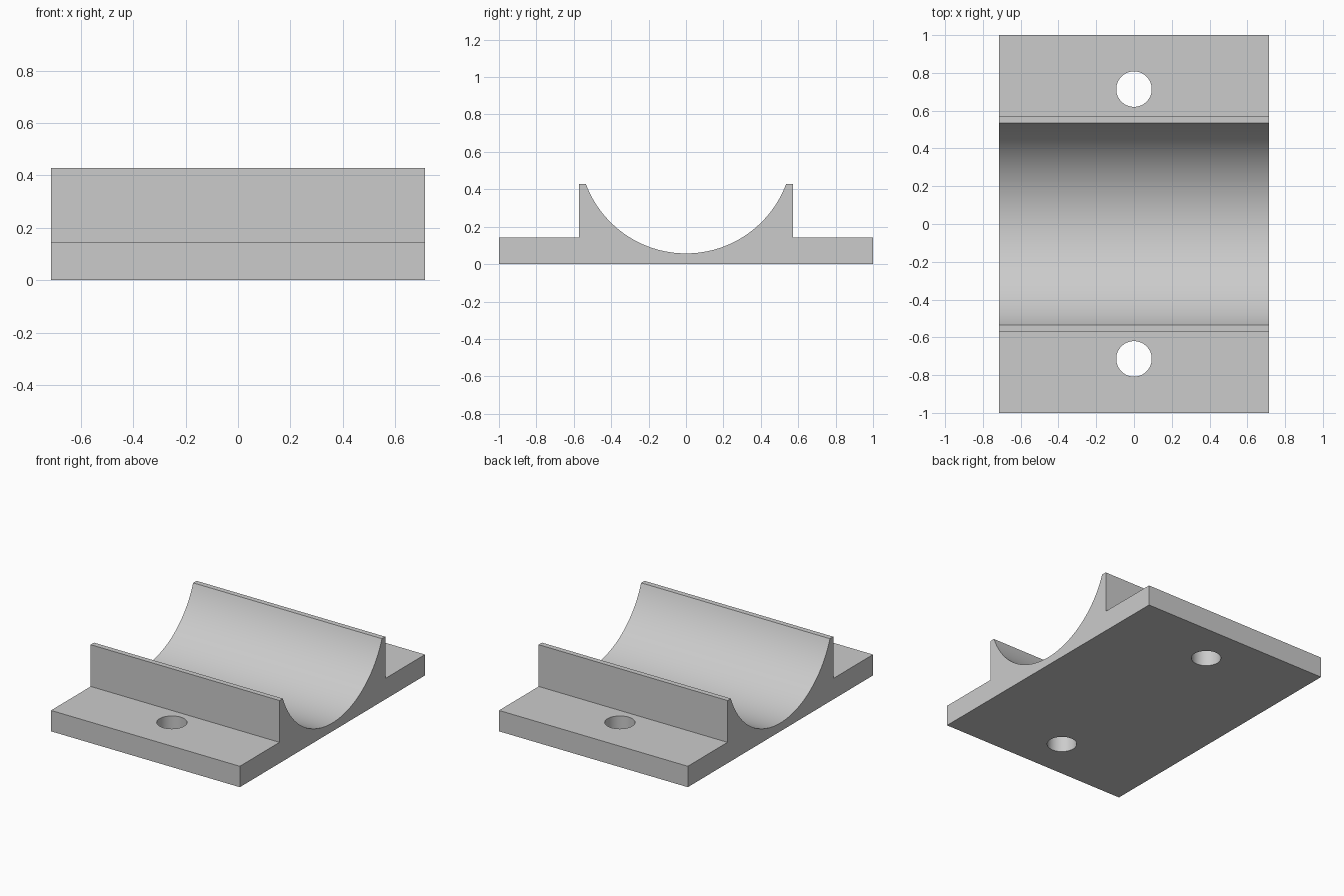
import bpy, bmesh, math

if "Cube" in bpy.data.objects:
    bpy.data.objects.remove(bpy.data.objects["Cube"])

HALF_X = 0.714                      # half length of the saddle
BASE_Z, TOP_Z = 0.143, 0.4286       # flange and rib heights
RIB_Y = 0.5714                      # outer face of the ribs
R, CZ = 0.5714, 0.6286              # cradle radius and axis height
HOLE_Y, HOLE_R = 0.714, 0.094

grey = bpy.data.materials.new("light grey")
grey.diffuse_color = (0.6, 0.6, 0.6, 1)
grey.use_nodes = True
grey.node_tree.nodes["Principled BSDF"].inputs["Base Color"].default_value = grey.diffuse_color

# Saddle: side profile with a circular cradle, extruded along x
half_angle = math.acos((CZ - TOP_Z) / R)
steps = 64
arc = []
for i in range(steps + 1):
    a = half_angle * (1 - 2 * i / steps)
    arc.append((R * math.sin(a), CZ - R * math.cos(a)))
profile = ([(-1, 0), (1, 0), (1, BASE_Z), (RIB_Y, BASE_Z), (RIB_Y, TOP_Z)]
           + arc + [(-RIB_Y, TOP_Z), (-RIB_Y, BASE_Z), (-1, BASE_Z)])

bm = bmesh.new()
face = bm.faces.new([bm.verts.new((-HALF_X, y, z)) for y, z in profile])
ext = bmesh.ops.extrude_face_region(bm, geom=[face])
bmesh.ops.translate(bm, vec=(2 * HALF_X, 0, 0),
                    verts=[v for v in ext["geom"] if isinstance(v, bmesh.types.BMVert)])
bmesh.ops.recalc_face_normals(bm, faces=bm.faces)
mesh = bpy.data.meshes.new("pipe_saddle")
bm.to_mesh(mesh)
bm.free()
mesh.materials.append(grey)
saddle = bpy.data.objects.new("pipe_saddle", mesh)
bpy.context.collection.objects.link(saddle)

# Bolt holes through both flanges
for side, name in ((-1, "front"), (1, "back")):
    bpy.ops.mesh.primitive_cylinder_add(vertices=64, radius=HOLE_R, depth=0.6,
                                        location=(0, side * HOLE_Y, 0.1))
    cutter = bpy.context.object
    cutter.name = name + "_bolt_hole_cutter"
    cutter.data.materials.append(grey)
    cutter.hide_render = True
    cutter.hide_set(True)
    cut = saddle.modifiers.new(name + "_bolt_hole", "BOOLEAN")
    cut.operation = "DIFFERENCE"
    cut.solver = "EXACT"
    cut.object = cutter

# Bake the holes in, then smooth only the curved walls
bpy.ops.object.select_all(action="DESELECT")
bpy.context.view_layer.objects.active = saddle
saddle.select_set(True)
for m in list(saddle.modifiers):
    bpy.ops.object.modifier_apply(modifier=m.name)
bpy.ops.object.shade_smooth_by_angle(angle=math.radians(30))
